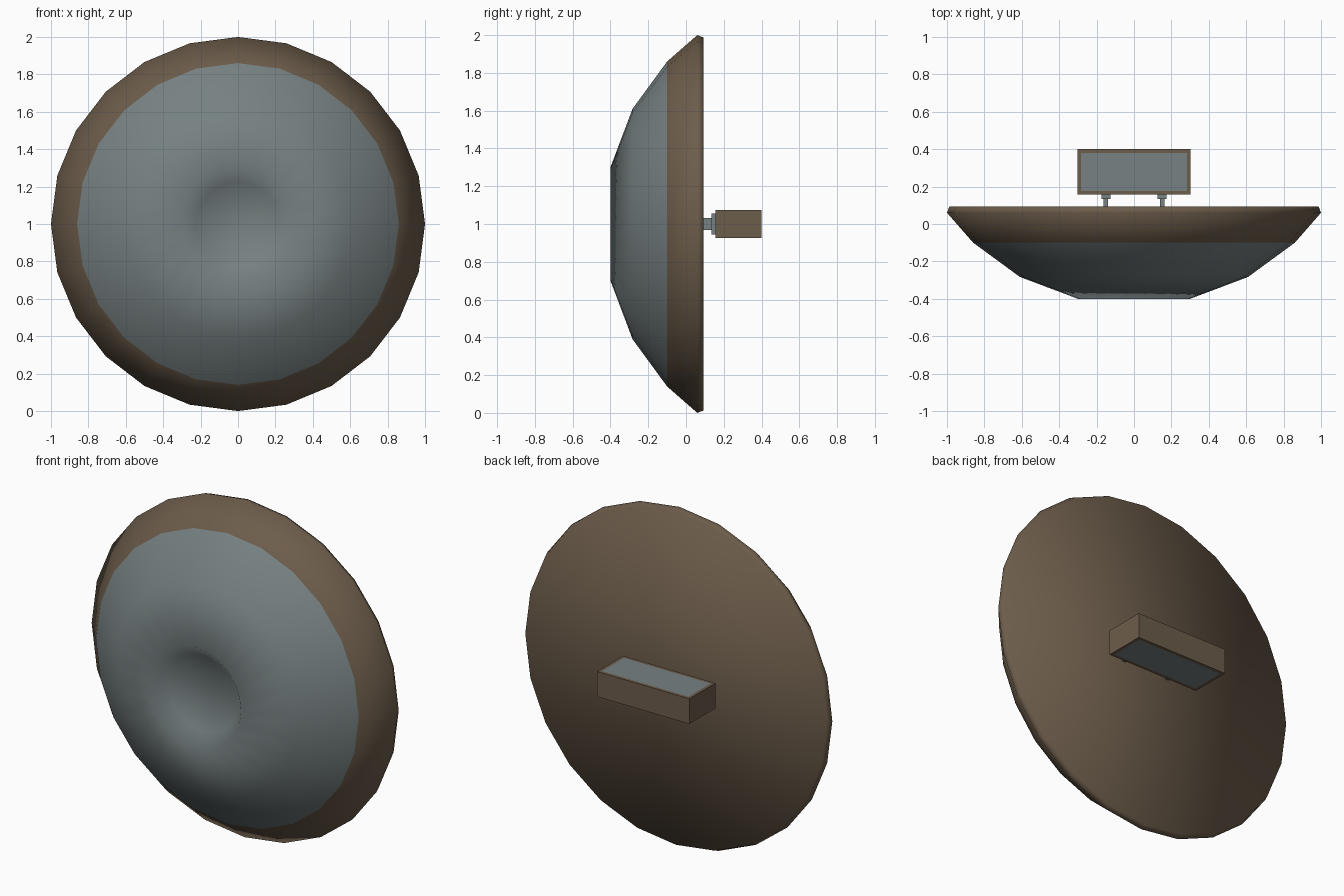
import bpy, bmesh, math
from mathutils import Matrix, Vector

if "Cube" in bpy.data.objects:
    bpy.data.objects.remove(bpy.data.objects["Cube"])

def material(name, color):
    m = bpy.data.materials.new(name)
    m.diffuse_color = (*color, 1)
    m.use_nodes = True
    m.node_tree.nodes["Principled BSDF"].inputs["Base Color"].default_value = m.diffuse_color
    return m

wood = material("brown wood", (0.152, 0.109, 0.070))
steel = material("grey steel", (0.185, 0.220, 0.224))

def finish(name, bm, mats, smooth=False):
    bmesh.ops.recalc_face_normals(bm, faces=bm.faces)
    me = bpy.data.meshes.new(name)
    for f in bm.faces:
        f.smooth = smooth
    bm.to_mesh(me)
    bm.free()
    for m in mats:
        me.materials.append(m)
    ob = bpy.data.objects.new(name, me)
    bpy.context.collection.objects.link(ob)
    return ob

def box_mesh(lo, hi):
    bm = bmesh.new()
    lo, hi = Vector(lo), Vector(hi)
    mat = Matrix.Translation((lo + hi) / 2) @ Matrix.Diagonal((*(hi - lo), 1))
    bmesh.ops.create_cube(bm, size=1, matrix=mat)
    return bm

# Shield body: a lathed profile (radius, y) with a dished centre and flat back
SIDES = 24
profile = [(0.225, -0.33), (0.30, -0.40), (0.61, -0.283), (0.86, -0.10),
           (1.0, 0.06), (0.987, 0.093)]
bm = bmesh.new()
rings = [[bm.verts.new((r * math.cos(a), y, 1 + r * math.sin(a)))
          for a in (2 * math.pi * i / SIDES for i in range(SIDES))]
         for r, y in profile]
for k in range(len(rings) - 1):
    for i in range(SIDES):
        j = (i + 1) % SIDES
        f = bm.faces.new((rings[k][i], rings[k][j], rings[k + 1][j], rings[k + 1][i]))
        f.material_index = 0 if k < 3 else 1   # steel front, wooden rim
bm.faces.new(rings[0]).material_index = 0
bm.faces.new(rings[-1]).material_index = 1
finish("shield", bm, [steel, wood], smooth=True)

# Grip block with an inset steel panel above and below
bm = box_mesh((-0.302, 0.157, 0.926), (0.302, 0.40, 1.075))
bm.normal_update()
caps = [f for f in bm.faces if abs(f.normal.z) > 0.9]
bmesh.ops.inset_individual(bm, faces=caps, thickness=0.027)
for f in caps:
    f.material_index = 1
finish("grip", bm, [wood, steel])

# Two posts with mounting plates joining the grip to the shield
for side, x in (("left", -0.15), ("right", 0.15)):
    finish(side + "_post", box_mesh((x - 0.012, 0.085, 0.967), (x + 0.012, 0.145, 1.033)), [steel])
    finish(side + "_mount_plate", box_mesh((x - 0.024, 0.135, 0.945), (x + 0.024, 0.158, 1.055)), [steel])
